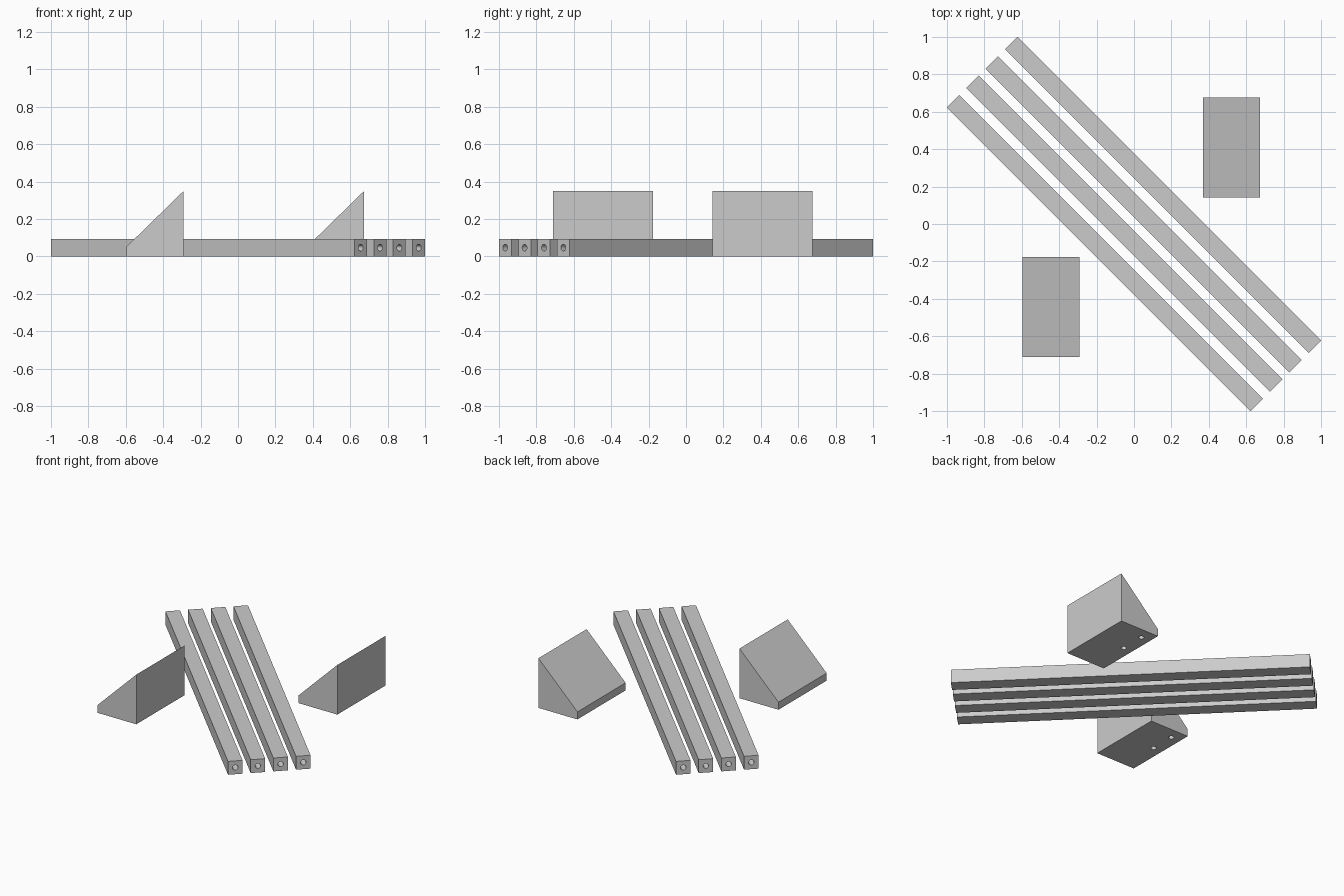
import bpy, bmesh, math
from mathutils import Matrix, Vector

if "Cube" in bpy.data.objects:
    bpy.data.objects.remove(bpy.data.objects["Cube"])

grey = bpy.data.materials.new("plain_grey")
grey.diffuse_color = (0.6, 0.6, 0.6, 1)
grey.use_nodes = True
grey.node_tree.nodes["Principled BSDF"].inputs["Base Color"].default_value = grey.diffuse_color

HOLE_R = 0.018


def add_object(name, bm, matrix):
    bmesh.ops.recalc_face_normals(bm, faces=bm.faces)
    mesh = bpy.data.meshes.new(name)
    bm.to_mesh(mesh)
    bm.free()
    mesh.materials.append(grey)
    obj = bpy.data.objects.new(name, mesh)
    obj.matrix_world = matrix
    bpy.context.collection.objects.link(obj)
    return obj


def drill(obj, points, axis, depth):
    """Cut blind round holes, each reaching `depth` either side of its point."""
    bm = bmesh.new()
    turn = Vector((0, 0, 1)).rotation_difference(Vector(axis)).to_matrix().to_4x4()
    for p in points:
        bmesh.ops.create_cone(bm, cap_ends=True, segments=24, radius1=HOLE_R,
                              radius2=HOLE_R, depth=2 * depth,
                              matrix=Matrix.Translation(p) @ turn)
    cutter = add_object(obj.name + "_hole_cutter", bm, obj.matrix_world.copy())
    cutter.hide_render = True
    cutter.hide_viewport = True
    cutter.display_type = 'WIRE'
    mod = obj.modifiers.new("holes", 'BOOLEAN')
    mod.operation = 'DIFFERENCE'
    mod.solver = 'EXACT'
    mod.object = cutter


# Four parallel square bars lying diagonally, drilled at both ends
LENGTH, SIDE, PITCH = 2.295, 0.094, 0.1466
for i in range(4):
    bm = bmesh.new()
    bmesh.ops.create_cube(bm, size=1)
    bmesh.ops.scale(bm, vec=(LENGTH, SIDE, SIDE), verts=bm.verts)
    place = (Matrix.Rotation(math.radians(-45), 4, 'Z')
             @ Matrix.Translation((0, (i - 1.5) * PITCH, SIDE / 2)))
    bar = add_object(f"square_bar_{i + 1}", bm, place)
    drill(bar, [(-LENGTH / 2, 0, 0), (LENGTH / 2, 0, 0)], (1, 0, 0), 0.12)

# Two sloped blocks, drilled from underneath near the low edge
WIDTH, DEPTH, LOW, HIGH = 0.303, 0.535, 0.053, 0.349
for name, x, y in (("front_wedge", -0.595, -0.712), ("back_wedge", 0.370, 0.142)):
    bm = bmesh.new()
    profile = [(0, 0), (WIDTH, 0), (WIDTH, HIGH), (0, LOW)]
    face = bm.faces.new([bm.verts.new((px, 0, pz)) for px, pz in profile])
    side = bmesh.ops.extrude_face_region(bm, geom=[face])
    bmesh.ops.translate(bm, vec=(0, DEPTH, 0),
                        verts=[v for v in side["geom"] if isinstance(v, bmesh.types.BMVert)])
    wedge = add_object(name, bm, Matrix.Translation((x, y, 0)))
    drill(wedge, [(0.07, 0.28, 0), (0.07, 0.455, 0)], (0, 0, 1), 0.07)
